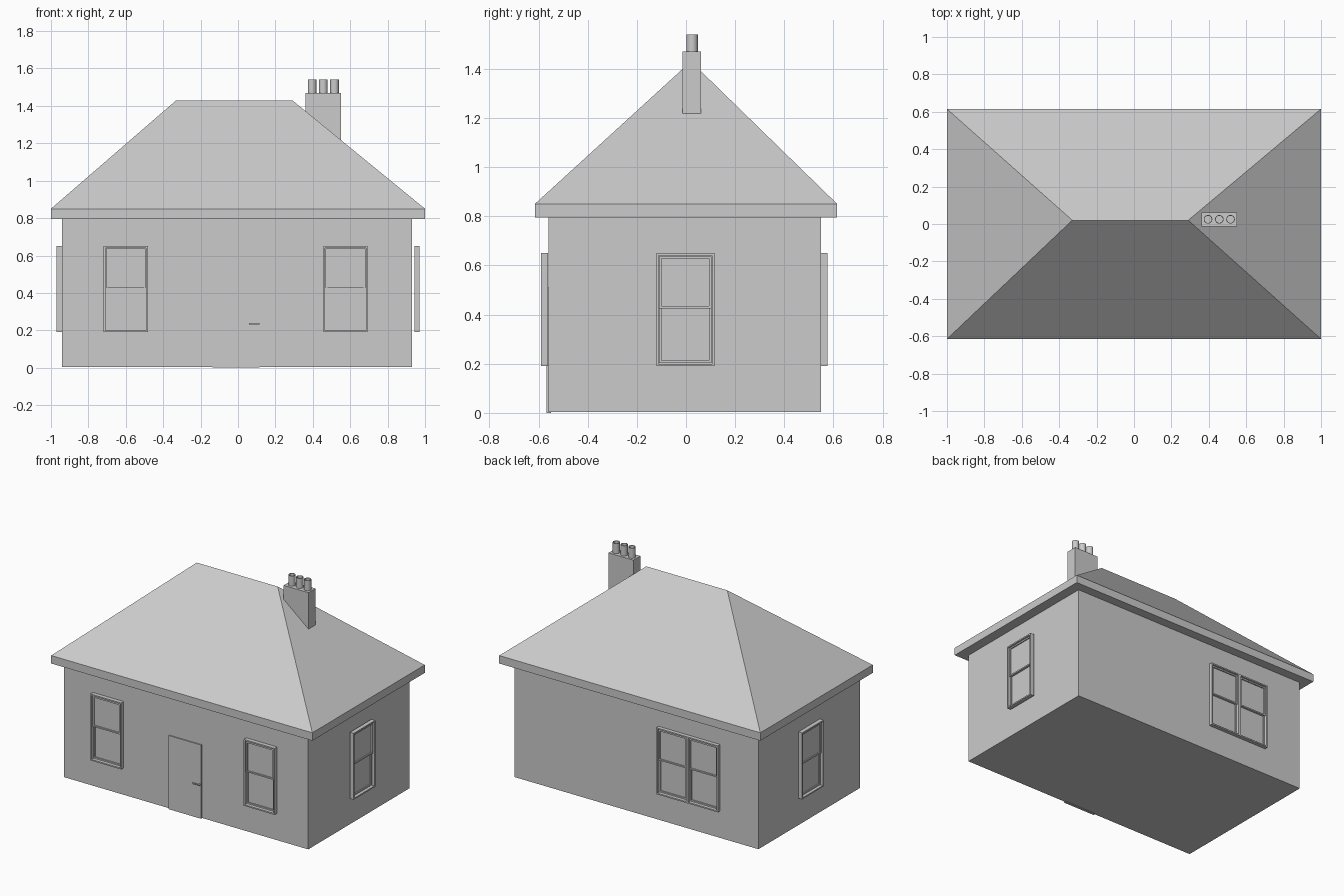
import bpy, bmesh
from math import pi
from mathutils import Matrix, Vector

if "Cube" in bpy.data.objects:
    bpy.data.objects.remove(bpy.data.objects["Cube"])


def finish(name, bm, matrix=None):
    bmesh.ops.recalc_face_normals(bm, faces=bm.faces)
    me = bpy.data.meshes.new(name)
    bm.to_mesh(me)
    bm.free()
    ob = bpy.data.objects.new(name, me)
    bpy.context.collection.objects.link(ob)
    if matrix:
        ob.matrix_world = matrix
    return ob


def add_box(bm, lo, hi):
    lo, hi = Vector(lo), Vector(hi)
    m = Matrix.Translation((lo + hi) / 2) @ Matrix.Diagonal((*(hi - lo), 1))
    return bmesh.ops.create_cube(bm, size=1, matrix=m)["verts"]


def box(name, lo, hi, matrix=None):
    bm = bmesh.new()
    add_box(bm, lo, hi)
    return finish(name, bm, matrix)


def recess_face(bm, direction, border, depth):
    # Inset the face pointing along direction and push it inwards
    bm.normal_update()
    face = max(bm.faces, key=lambda f: f.normal.dot(Vector(direction)))
    bmesh.ops.inset_region(bm, faces=[face], thickness=border)
    inner = bmesh.ops.extrude_discrete_faces(bm, faces=[face])["faces"][0]
    bmesh.ops.translate(bm, verts=inner.verts, vec=-Vector(direction) * depth)


# Walls
box("walls", (-0.94, -0.56, 0.003), (0.93, 0.55, 0.80))

# Hipped roof: eaves slab whose top face is drawn up to a ridge
bm = bmesh.new()
add_box(bm, (-1, -0.615, 0.795), (1, 0.615, 0.85))
bm.normal_update()
top = max(bm.faces, key=lambda f: f.normal.z)
corners = list(top.verts)
left = bm.verts.new((-0.33, 0.02, 1.43))
right = bm.verts.new((0.29, 0.02, 1.43))
n = len(corners)
bm.faces.remove(top)
for i in range(n):
    a, b = corners[i], corners[(i + 1) % n]
    ra = left if a.co.x < 0 else right
    rb = left if b.co.x < 0 else right
    bm.faces.new((a, b, ra) if ra == rb else (a, b, rb, ra))
finish("hipped_roof", bm)

# Chimney stack and three hollow pots
box("chimney_stack", (0.36, -0.014, 1.20), (0.55, 0.062, 1.47))
for i in range(3):
    bm = bmesh.new()
    bmesh.ops.create_cone(bm, cap_ends=True, segments=24, radius1=0.023,
                          radius2=0.023, depth=0.075)
    recess_face(bm, (0, 0, 1), 0.004, 0.06)
    pot = finish(f"chimney_pot_{i + 1}", bm,
                 Matrix.Translation((0.396 + i * 0.06, 0.025, 1.5025)))
    bpy.context.view_layer.objects.active = pot
    pot.select_set(True)
    bpy.ops.object.shade_smooth_by_angle()
    pot.select_set(False)

# Door and lever handle
box("door", (-0.135, -0.568, 0), (0.115, -0.55, 0.51))
box("door_handle", (0.06, -0.585, 0.232), (0.115, -0.578, 0.24))
box("door_handle_stem", (0.102, -0.579, 0.232), (0.11, -0.566, 0.24))


# Sash window: local -y points outwards, y = 0 lies on the wall
def window(name, x, y, turn):
    m = Matrix.Translation((x, y, 0)) @ Matrix.Rotation(turn, 4, "Z")
    bm = bmesh.new()
    add_box(bm, (-0.118, -0.028, 0.19), (0.118, 0, 0.65))
    recess_face(bm, (0, -1, 0), 0.013, 0.024)
    finish(name + "_frame", bm, m)
    for part, z0, z1, front in (("upper", 0.425, 0.637, -0.02),
                                ("lower", 0.203, 0.437, -0.012)):
        bm = bmesh.new()
        add_box(bm, (-0.106, front, z0), (0.106, -0.002, z1))
        recess_face(bm, (0, -1, 0), 0.013, 0.008)
        finish(f"{name}_{part}_sash", bm, m)


for name, x, y, turn in (("front_left_window", -0.60, -0.562, 0),
                         ("front_right_window", 0.575, -0.562, 0),
                         ("right_window", 0.943, -0.003, pi / 2),
                         ("left_window", -0.942, -0.003, -pi / 2),
                         ("back_window_a", -0.293, 0.548, pi),
                         ("back_window_b", -0.529, 0.548, pi)):
    window(name, x, y, turn)
